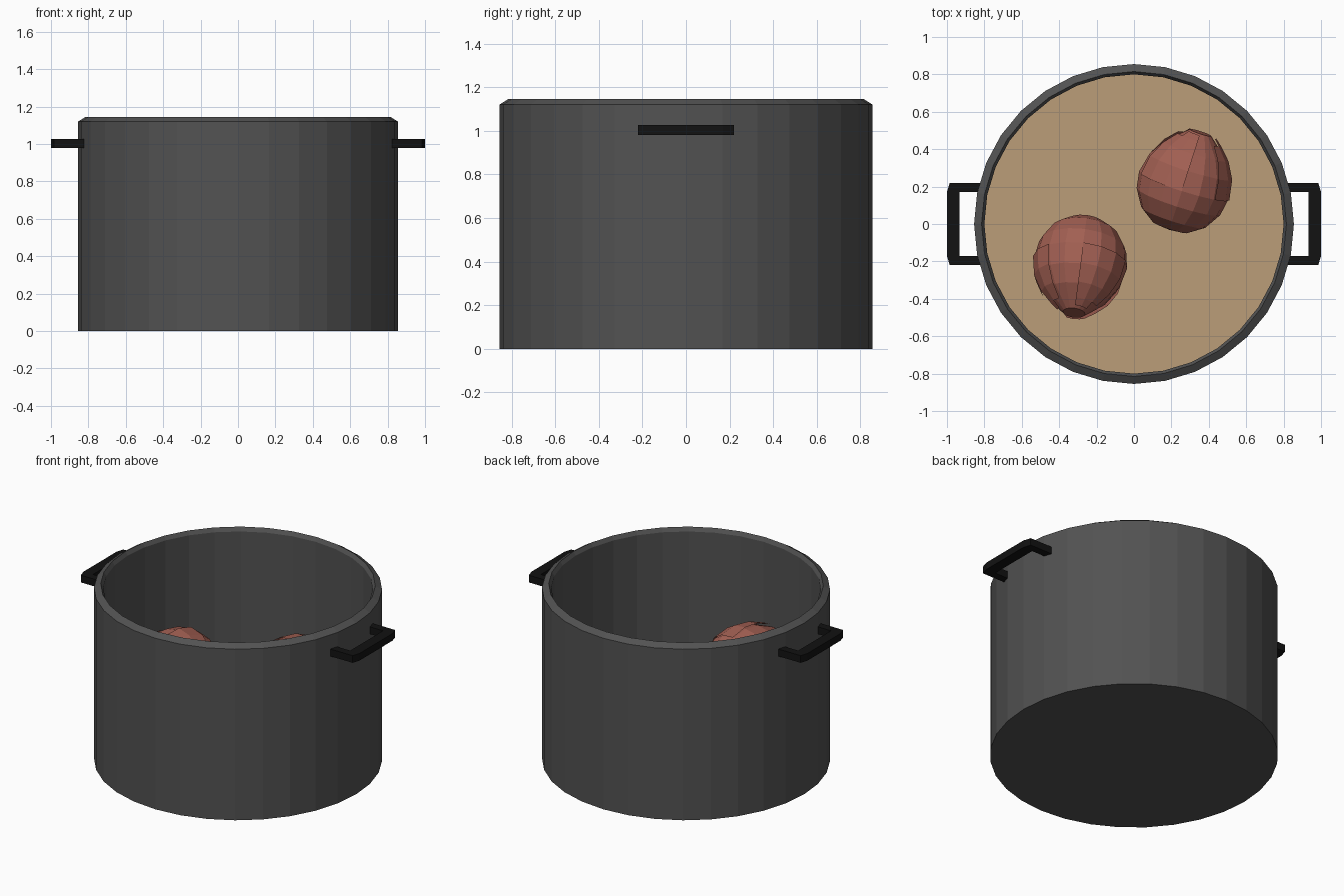
import bpy, bmesh, math
from mathutils import Vector

if "Cube" in bpy.data.objects:
    bpy.data.objects.remove(bpy.data.objects["Cube"])


def material(name, rgb):
    m = bpy.data.materials.new(name)
    m.diffuse_color = (*rgb, 1)
    m.use_nodes = True
    m.node_tree.nodes["Principled BSDF"].inputs["Base Color"].default_value = m.diffuse_color
    return m


IRON = material("dark_iron", (0.085, 0.085, 0.085))
BLACK = material("black_grip", (0.006, 0.006, 0.006))
BROTH = material("broth", (0.5, 0.34, 0.19))
SKIN = material("onion_skin", (0.36, 0.115, 0.085))


def add_object(name, bm, mat):
    bmesh.ops.recalc_face_normals(bm, faces=bm.faces)
    me = bpy.data.meshes.new(name)
    bm.to_mesh(me)
    bm.free()
    me.materials.append(mat)
    ob = bpy.data.objects.new(name, me)
    bpy.context.collection.objects.link(ob)
    return ob


def lathe(bm, profile, sides):
    """Spin a list of (radius, z) points that starts and ends on the axis."""
    rings = []
    for r, z in profile:
        if r == 0:
            rings.append([bm.verts.new((0, 0, z))] * sides)
        else:
            rings.append([bm.verts.new((r * math.sin(i * math.tau / sides),
                                        r * math.cos(i * math.tau / sides), z))
                          for i in range(sides)])
    for a, b in zip(rings, rings[1:]):
        for i in range(sides):
            j = (i + 1) % sides
            bm.faces.new(list(dict.fromkeys((a[i], a[j], b[j], b[i]))))


# pot shell with a bevelled rim
bm = bmesh.new()
lathe(bm, [(0, 0), (0.855, 0), (0.855, 1.12), (0.815, 1.145),
           (0.80, 1.12), (0.80, 0.05), (0, 0.05)], 32)
add_object("pot", bm, IRON)

# broth surface
bm = bmesh.new()
bmesh.ops.create_circle(bm, cap_ends=True, segments=32, radius=0.80)
broth = add_object("broth", bm, BROTH)
broth.location.z = 0.36

# side handles: flat U outline, extruded
U = [(0.82, -0.22), (0.985, -0.22), (1.0, -0.17), (1.0, 0.17), (0.985, 0.22),
     (0.82, 0.22), (0.82, 0.17), (0.932, 0.17), (0.932, -0.17), (0.82, -0.17)]
for side, name in ((1, "right_handle"), (-1, "left_handle")):
    bm = bmesh.new()
    face = bm.faces.new([bm.verts.new((side * x, y, 0.98)) for x, y in U])
    ext = bmesh.ops.extrude_face_region(bm, geom=[face])["geom"]
    bmesh.ops.translate(bm, vec=(0, 0, 0.047),
                        verts=[v for v in ext if isinstance(v, bmesh.types.BMVert)])
    add_object(name, bm, BLACK)

# onions: lathed bulb plus a loose, ragged outer skin near the neck
BULB = [(0, -0.25), (0.10, -0.235), (0.18, -0.18), (0.235, -0.09), (0.25, 0.0),
        (0.225, 0.11), (0.17, 0.20), (0.10, 0.265), (0.06, 0.30), (0, 0.30)]
PEEL = [(0.257, 0.0), (0.238, 0.11), (0.188, 0.20), (0.125, 0.265), (0.09, 0.295)]
RAGGED = [4, 4, 3, 0, 0, 3, 4, 4, 4, 0, 0, 2, 4, 3, 0, 0]


def onion(name, centre, tip):
    bm = bmesh.new()
    lathe(bm, BULB, 16)
    for i, rows in enumerate(RAGGED):
        a, b = i * math.tau / 16, (i + 1) * math.tau / 16
        for (r0, z0), (r1, z1) in list(zip(PEEL, PEEL[1:]))[:rows]:
            bm.faces.new([bm.verts.new((r * math.sin(t), r * math.cos(t), z))
                          for r, t, z in ((r0, a, z0), (r0, b, z0),
                                          (r1, b, z1), (r1, a, z1))])
    bmesh.ops.remove_doubles(bm, verts=bm.verts, dist=0.0005)
    ob = add_object(name, bm, SKIN)
    ob.location = centre
    ob.rotation_mode = 'QUATERNION'
    ob.rotation_quaternion = Vector(tip).to_track_quat('Z', 'Y')


onion("onion_front", (-0.285, -0.205, 0.60), (-0.12, -0.9, 0.42))
onion("onion_back", (0.265, 0.205, 0.53), (0.3, 0.93, 0.12))
